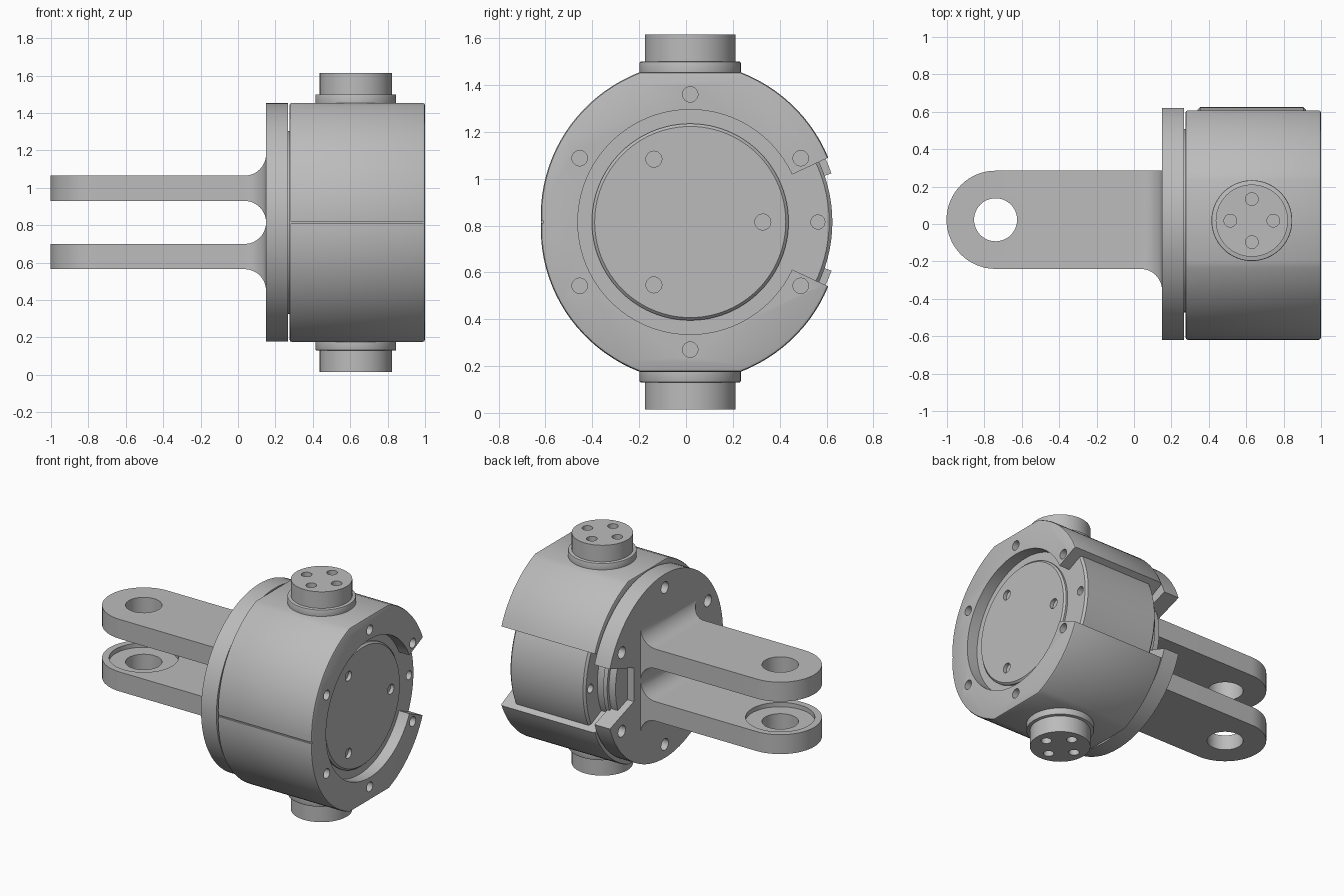
import bpy, bmesh
from math import sin, cos, radians, pi

if "Cube" in bpy.data.objects:
    bpy.data.objects.remove(bpy.data.objects["Cube"])

Y0, Z0 = 0.018, 0.815      # main axis position
PX = 0.63                  # trunnion axis position

steel = bpy.data.materials.new("grey_steel")
steel.use_nodes = True
GREY = (0.5, 0.5, 0.5, 1)
steel.diffuse_color = GREY
steel.node_tree.nodes["Principled BSDF"].inputs["Base Color"].default_value = GREY


def arc(cx, cy, r, a0, a1, n=12):
    angles = [radians(a0 + (a1 - a0) * i / n) for i in range(n + 1)]
    return [(cx + r * cos(a), cy + r * sin(a)) for a in angles]


def prism(name, pts, axis, lo, hi):
    """Extrude a 2D outline along an axis."""
    place = {"X": lambda u, v, w: (w, u, v),
             "Y": lambda u, v, w: (u, w, v),
             "Z": lambda u, v, w: (u, v, w)}[axis]
    bm = bmesh.new()
    face = bm.faces.new([bm.verts.new(place(u, v, lo)) for u, v in pts])
    new = bmesh.ops.extrude_face_region(bm, geom=[face])["geom"]
    moved = [g for g in new if isinstance(g, bmesh.types.BMVert)]
    bmesh.ops.translate(bm, verts=moved, vec=place(0, 0, hi - lo))
    bmesh.ops.recalc_face_normals(bm, faces=bm.faces)
    mesh = bpy.data.meshes.new(name)
    bm.to_mesh(mesh)
    bm.free()
    mesh.materials.append(steel)
    obj = bpy.data.objects.new(name, mesh)
    bpy.context.collection.objects.link(obj)
    return obj


def cyl(name, axis, center, r, lo, hi, n=96):
    return prism(name, arc(*center, r, 0, 360 - 360 / n, n - 1), axis, lo, hi)


def apply(obj, kind, **settings):
    mod = obj.modifiers.new(kind.lower(), kind)
    for key, value in settings.items():
        setattr(mod, key, value)
    bpy.context.view_layer.objects.active = obj
    bpy.ops.object.modifier_apply(modifier=mod.name)


def cut(obj, tools, operation="DIFFERENCE"):
    for tool in tools:
        apply(obj, "BOOLEAN", operation=operation, object=tool, solver="EXACT")
        bpy.data.objects.remove(tool)


def bevel(obj, width, segments=2):
    apply(obj, "BEVEL", width=width, segments=segments,
          limit_method="ANGLE", angle_limit=radians(40))


def holes(axis, center, ring, r, angles, lo, hi):
    return [cyl("hole", axis, (center[0] + ring * cos(radians(a)),
                               center[1] + ring * sin(radians(a))), r, lo, hi, 24)
            for a in angles]


def wedge(half, inner, lo, hi):
    """Radial slot cutter opening towards +y."""
    pts = [(Y0 + r * cos(radians(a)), Z0 + r * sin(radians(a)))
           for r, a in ((inner, -half), (1, -half), (1, half), (inner, half))]
    return prism("slot", pts, "X", lo, hi)


AXIS = (Y0, Z0)
BOLTS = range(30, 390, 60)
parts = []

# Outer shell: two bulged halves with flats above and below
CORNER = 71.4
quarter = [((0.637 + 0.038 * i / 20) * cos(radians(CORNER * i / 20)),
            (0.637 + 0.038 * i / 20) * sin(radians(CORNER * i / 20))) for i in range(21)]
half = quarter + [(-u, v) for u, v in reversed(quarter)]
outline = half + [(-u, -v) for u, v in half[1:-1]]
shell = prism("outer_shell", [(Y0 + u, Z0 + v) for u, v in outline], "X", 0.275, 1)
bevel(shell, 0.014)
seam = prism("seam", [(0.2, Z0 - 0.005), (1.1, Z0 - 0.005), (1.1, Z0 + 0.005),
                      (0.2, Z0 + 0.005)], "Y", -0.7, Y0 - 0.627)
cut(shell, [cyl("bore", "X", AXIS, 0.48, 0.89, 1.1), wedge(25, 0.3, 0.2, 1.1), seam]
    + holes("X", AXIS, 0.545, 0.033, BOLTS, 0.93, 1.1))
parts.append(shell)

# Inner drum seen through the slot and the end opening
drum = cyl("inner_drum", "X", AXIS, 0.607, 0.34, 0.92)
bevel(drum, 0.014, 1)
cut(drum, holes("X", AXIS, 0.545, 0.03, [0], 0.86, 1)
    + holes("X", AXIS, 0.545, 0.03, [0], 0.2, 0.4))
parts.append(drum)

# Raised end disc with three screw holes
disc = cyl("end_disc", "X", AXIS, 0.42, 0.9, 0.945)
bevel(disc, 0.012, 1)
cut(disc, holes("X", AXIS, 0.31, 0.034, (0, 120, 240), 0.91, 1.1))
parts.append(disc)

# Hub joining drum and flange
parts.append(cyl("hub", "X", AXIS, 0.47, 0.2, 0.36))

# Mounting flange with a notch and bolt holes
flange = cyl("flange", "X", AXIS, 0.638, 0.15, 0.268)
cut(flange, [wedge(19, 0.36, 0.1, 0.3)]
    + holes("X", AXIS, 0.545, 0.04, BOLTS, 0.1, 0.3))
parts.append(flange)
parts.append(cyl("flange_spacer", "X", AXIS, 0.49, 0.25, 0.28))

# Fork arms: side profile with root fillets, trimmed by the plan outline
F = 0.115
EYE = (-0.74, 0.0225)
side = ([(-1.1, F)] + arc(0.15 - F, 0, F, 90, 0) + [(0.2, 0), (0.2, 0.25 + F)]
        + arc(0.15 - F, 0.25 + F, F, 0, -90) + [(-1.1, 0.25)])
plan = (arc(*EYE, 0.2625, 90, 270, 32) + arc(0.15 - F, -0.24 - F, F, 90, 0)
        + [(0.21, -0.24 - F), (0.21, 0.285)])
for name, s in (("upper_fork_arm", 1), ("lower_fork_arm", -1)):
    arm = prism(name, [(u, Z0 + s * v) for u, v in side], "Y", -0.6, 0.6)
    cut(arm, [prism("plan", plan, "Z", 0, 2)], "INTERSECT")
    cut(arm, [cyl("eye", "Z", EYE, 0.115, 0, 2, 48)])
    if s < 0:
        cut(arm, [cyl("recess", "Z", EYE, 0.218, Z0 - F - 0.03, Z0, 64)])
    parts.append(arm)

# Trunnion pins above and below, each with a collar
for name, s in (("top", 1), ("bottom", -1)):
    z = lambda d: Z0 + s * d
    center = (PX, Y0)
    pin = cyl(name + "_pin", "Z", center, 0.193, *sorted((z(0.62), z(0.8 + 0.0 * s))))
    cut(pin, holes("Z", center, 0.115, 0.034, (0, 90, 180, 270),
                   *sorted((z(0.74), z(0.9)))))
    collar = cyl(name + "_collar", "Z", center, 0.216, *sorted((z(0.61), z(0.685))))
    bevel(collar, 0.006)
    parts += [pin, collar]

# Smooth round walls, keep hard edges crisp
bpy.ops.object.select_all(action="DESELECT")
for obj in parts:
    obj.select_set(True)
bpy.context.view_layer.objects.active = parts[0]
bpy.ops.object.shade_smooth_by_angle(angle=radians(25))
